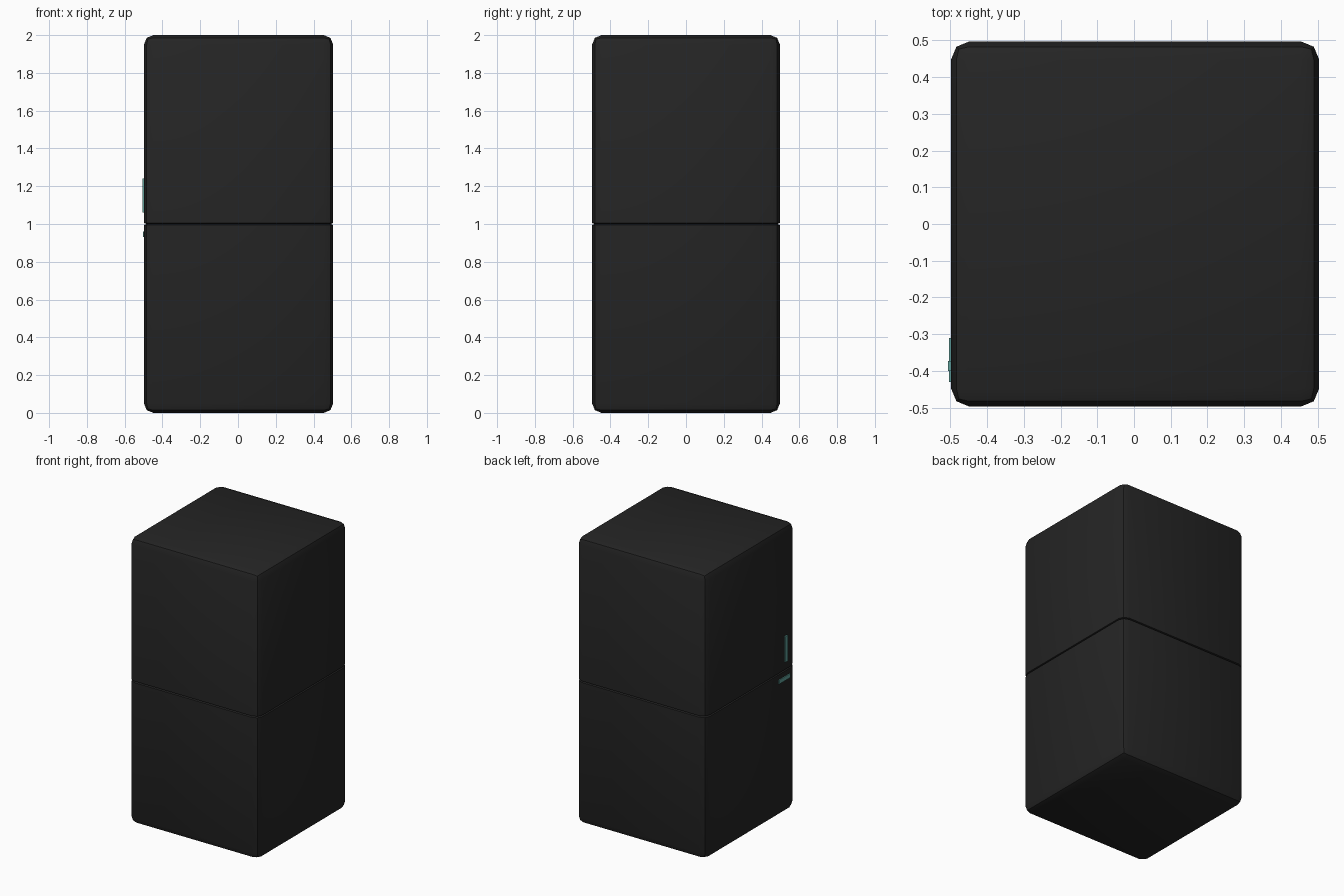
import bpy, bmesh
from mathutils import Vector, Matrix
from math import radians

if "Cube" in bpy.data.objects:
    bpy.data.objects.remove(bpy.data.objects["Cube"])


def material(name, color):
    m = bpy.data.materials.new(name)
    m.diffuse_color = color
    m.use_nodes = True
    m.node_tree.nodes["Principled BSDF"].inputs["Base Color"].default_value = m.diffuse_color
    return m


def box(name, lo, hi, mat, bevel=0.0, segments=2, groove=None):
    lo, hi = Vector(lo), Vector(hi)
    bm = bmesh.new()
    bmesh.ops.create_cube(bm, size=1, matrix=Matrix.Translation((lo + hi) / 2)
                          @ Matrix.Diagonal((*(hi - lo), 1)))
    if bevel:
        bmesh.ops.bevel(bm, geom=bm.edges[:], offset=bevel, segments=segments,
                        profile=0.5, affect='EDGES')
    if groove:
        # cut a thin band around the body and pinch its middle inward
        z, half, depth = groove
        for cut in (z - half, z, z + half):
            bmesh.ops.bisect_plane(bm, geom=bm.verts[:] + bm.edges[:] + bm.faces[:],
                                   plane_co=(0, 0, cut), plane_no=(0, 0, 1))
        c = (lo + hi) / 2
        k = 1 - 2 * depth / (hi.x - lo.x)
        for v in bm.verts:
            if abs(v.co.z - z) < 1e-5:
                v.co.x = c.x + (v.co.x - c.x) * k
                v.co.y = c.y + (v.co.y - c.y) * k
    me = bpy.data.meshes.new(name)
    bm.to_mesh(me)
    bm.free()
    me.materials.append(mat)
    ob = bpy.data.objects.new(name, me)
    bpy.context.collection.objects.link(ob)
    if bevel:
        bpy.context.view_layer.objects.active = ob
        ob.select_set(True)
        bpy.ops.object.shade_smooth_by_angle(angle=radians(30))
        ob.select_set(False)
    return ob


black = material("black", (0.018, 0.018, 0.018, 1))
teal = material("teal", (0.12, 0.36, 0.33, 1))

# Cabinet with the seam between the two stacked compartments
box("cabinet", (-0.498, -0.497, 0), (0.504, 0.497, 2), black,
    bevel=0.05, groove=(1.0, 0.005, 0.014))

# Handle strips on the left side
box("upper_handle", (-0.506, -0.40, 1.06), (-0.49, -0.373, 1.24), teal)
box("lower_handle", (-0.504, -0.43, 0.932), (-0.49, -0.31, 0.96), teal)
